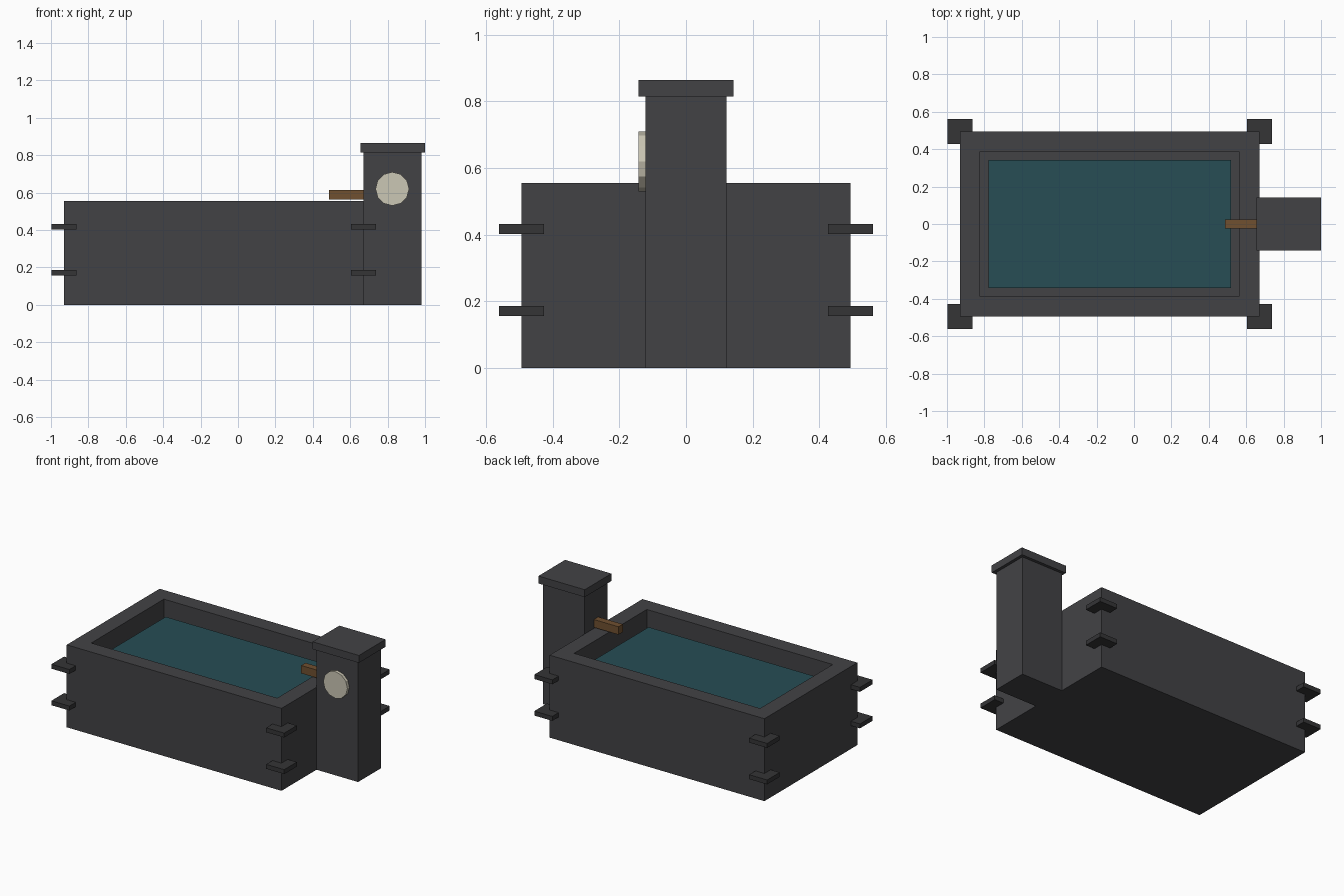
import bpy, bmesh, math
from mathutils import Matrix

if "Cube" in bpy.data.objects:
    bpy.data.objects.remove(bpy.data.objects["Cube"])


def material(name, color):
    m = bpy.data.materials.new(name)
    m.diffuse_color = (*color, 1)
    m.use_nodes = True
    m.node_tree.nodes["Principled BSDF"].inputs["Base Color"].default_value = m.diffuse_color
    return m


stone = material("dark_stone", (0.055, 0.055, 0.06))
iron = material("dark_iron", (0.035, 0.035, 0.037))
water = material("teal_water", (0.02, 0.075, 0.09))
wood = material("brown_wood", (0.16, 0.08, 0.03))
ivory = material("ivory", (0.6, 0.57, 0.46))


def finish(name, bm, mat):
    bmesh.ops.recalc_face_normals(bm, faces=bm.faces)
    mesh = bpy.data.meshes.new(name)
    bm.to_mesh(mesh)
    bm.free()
    mesh.materials.append(mat)
    obj = bpy.data.objects.new(name, mesh)
    bpy.context.collection.objects.link(obj)
    return obj


def box_bmesh(lo, hi):
    size = [b - a for a, b in zip(lo, hi)]
    mid = [(a + b) / 2 for a, b in zip(lo, hi)]
    bm = bmesh.new()
    bmesh.ops.create_cube(bm, size=1, matrix=Matrix.Translation(mid) @ Matrix.Diagonal((*size, 1)))
    return bm


def box(name, lo, hi, mat):
    return finish(name, box_bmesh(lo, hi), mat)


# Tank: block with the top inset and sunk to form the basin
X0, X1, Y, H, RIM, FLOOR = -0.93, 0.67, 0.494, 0.555, 0.152, 0.10
bm = box_bmesh((X0, -Y, 0), (X1, Y, H))
bm.faces.ensure_lookup_table()
top = max(bm.faces, key=lambda f: f.calc_center_median().z)
bmesh.ops.inset_region(bm, faces=[top], thickness=RIM)
basin = bmesh.ops.extrude_discrete_faces(bm, faces=[top])["faces"][0]
bmesh.ops.translate(bm, verts=basin.verts, vec=(0, 0, FLOOR - H))
finish("tank", bm, stone)

# Water filling the basin
box("water", (X0 + RIM, -Y + RIM, FLOOR), (X1 - RIM, Y - RIM, 0.465), water)

# Tower and its cap
box("tower", (X1, -0.122, 0), (0.98, 0.122, 0.815), stone)
box("tower_cap", (0.655, -0.142, 0.815), (1.0, 0.142, 0.865), stone)

# Wooden spout over the rim
box("spout", (0.487, -0.023, 0.562), (X1 + 0.005, 0.023, 0.615), wood)

# Round dial on the front of the tower
bm = bmesh.new()
bmesh.ops.create_cone(bm, cap_ends=True, segments=12, radius1=0.09, radius2=0.09, depth=0.03,
                      matrix=Matrix.Translation((0.825, -0.128, 0.62)) @ Matrix.Rotation(math.pi / 2, 4, "X"))
finish("dial", bm, ivory)

# Iron corner brackets, two bands on each corner
R = 0.067
for x, side in ((X0, "left"), (X1, "right")):
    for y, end in ((-Y, "front"), (Y, "back")):
        for z, level in ((0.171, "lower"), (0.417, "upper")):
            box(f"{level}_bracket_{end}_{side}", (x - R, y - R, z - 0.015),
                (x + R, y + R, z + 0.015), iron)
